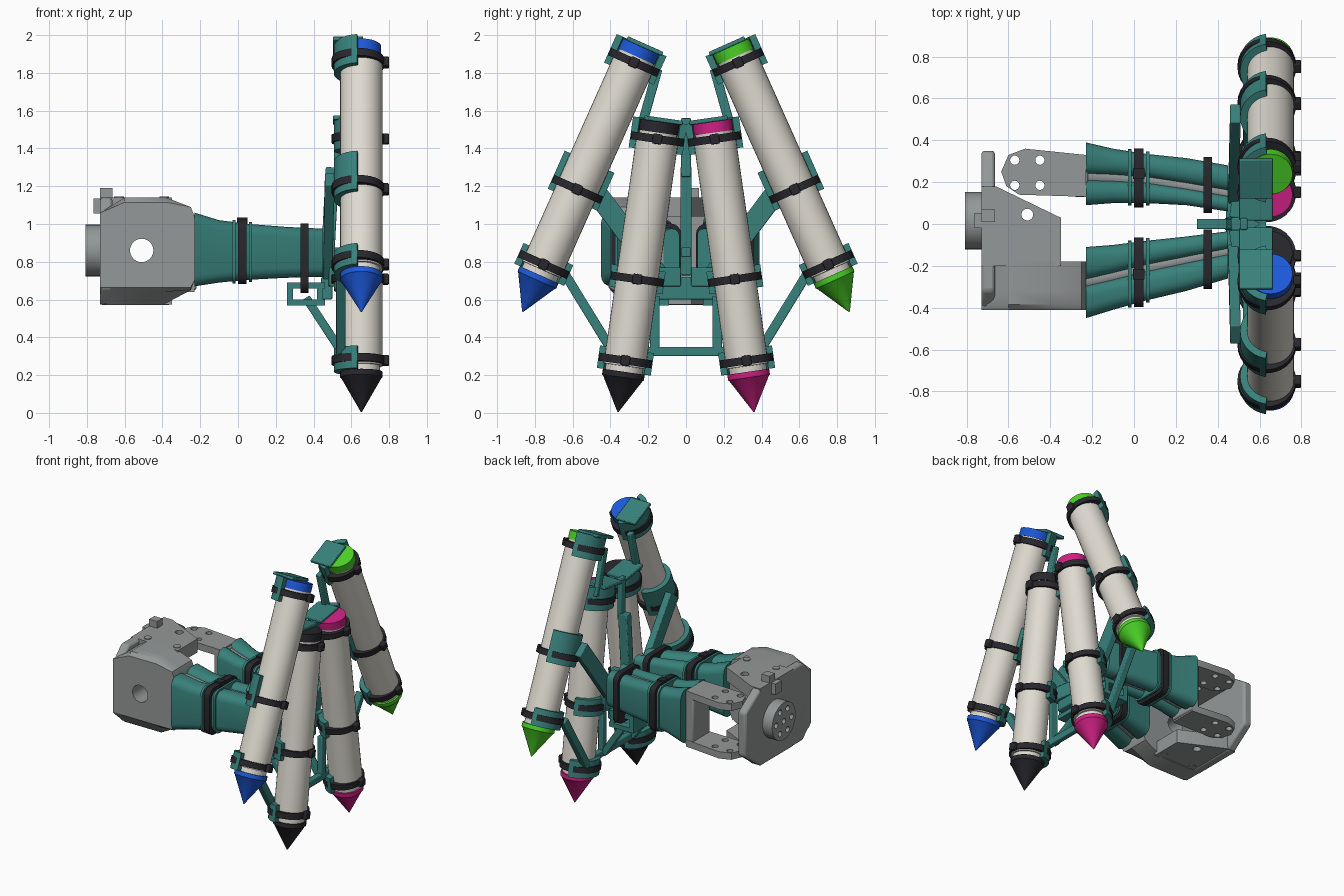
import bpy, bmesh
from math import sin, cos, pi
from mathutils import Matrix, Vector

cube = bpy.data.objects.get("Cube")
if cube:
    bpy.data.objects.remove(cube)


def material(name, red, green, blue):
    mat = bpy.data.materials.new(name)
    mat.use_nodes = True
    colour = (red, green, blue, 1)
    mat.diffuse_color = colour
    mat.node_tree.nodes["Principled BSDF"].inputs["Base Color"].default_value = colour
    return mat


CREAM = material("cream", .74, .71, .64)
TEAL = material("teal", .04, .22, .2)
GREY = material("grey", .3, .315, .315)
BLACK = material("black", .02, .02, .026)
BLUE = material("blue", .012, .1, .7)
GREEN = material("green", .07, .64, .02)
PINK = material("magenta", .62, .015, .23)

# Local (u, v, depth) frames used by the prisms
ALONG_Z = Matrix.Identity(4)
ALONG_Y = Matrix(((1, 0, 0, 0), (0, 0, 1, 0), (0, 1, 0, 0), (0, 0, 0, 1)))
ALONG_X = Matrix(((0, 0, 1, 0), (1, 0, 0, 0), (0, 1, 0, 0), (0, 0, 0, 1)))


def loft(name, rings, mat, frame=ALONG_Z, bevel=0):
    """Skin a list of equal-sized closed rings and cap both ends."""
    bm = bmesh.new()
    loops = [[bm.verts.new(frame @ Vector(p)) for p in ring] for ring in rings]
    count = len(loops[0])
    for low, high in zip(loops, loops[1:]):
        for i in range(count):
            j = (i + 1) % count
            bm.faces.new((low[i], low[j], high[j], high[i]))
    bm.faces.new(loops[0])
    bm.faces.new(loops[-1])
    bmesh.ops.recalc_face_normals(bm, faces=bm.faces)
    mesh = bpy.data.meshes.new(name)
    bm.to_mesh(mesh)
    bm.free()
    mesh.materials.append(mat)
    obj = bpy.data.objects.new(name, mesh)
    bpy.context.collection.objects.link(obj)
    if bevel:
        mod = obj.modifiers.new("soft_edges", "BEVEL")
        mod.width, mod.segments = bevel, 2
    return obj


def prism(name, points, low, high, mat, frame=ALONG_Z, bevel=0):
    return loft(name, [[(u, v, d) for u, v in points] for d in (low, high)], mat, frame, bevel)


def box(name, low, high, mat, frame=ALONG_Z, bevel=0):
    (a, b, c), (d, e, f) = low, high
    return prism(name, [(a, b), (d, b), (d, e), (a, e)], c, f, mat, frame, bevel)


def circle(radius, u=0, v=0, sides=32):
    return [(u + radius * cos(2 * pi * i / sides), v + radius * sin(2 * pi * i / sides))
            for i in range(sides)]


def lathe(name, profile, mat, frame):
    return loft(name, [[(u, v, d) for u, v in circle(r)] for d, r in profile], mat, frame)


def bar(name, start, end, width, thick, mat=TEAL):
    """Square bar from start to end; width lies across x where possible."""
    start, end = Vector(start), Vector(end)
    axis = (end - start).normalized()
    side = axis.cross(Vector((1, 0, 0)))
    side = side.normalized() if side.length > .1 else Vector((0, 1, 0))
    frame = Matrix((axis.cross(side), side, axis)).transposed().to_4x4()
    frame.translation = start
    return box(name, (-thick / 2, -width / 2, 0), (thick / 2, width / 2, (end - start).length),
               mat, frame, .006)


def drill(obj, centres, radius, frame):
    """Cut round holes right through an object."""
    for u, v in centres:
        cutter = prism("cutter", circle(radius, u, v, 24), -3, 3, GREY, frame)
        cutter.hide_render = True
        mod = obj.modifiers.new("hole", "BOOLEAN")
        mod.object, mod.solver = cutter, "EXACT"
        bpy.context.view_layer.objects.active = obj
        bpy.ops.object.modifier_apply(modifier=mod.name)
        bpy.data.objects.remove(cutter)


def arc_band(inner, outer, start, end, steps=14):
    angles = [start + (end - start) * i / steps for i in range(steps + 1)]
    return ([(outer * cos(a), outer * sin(a)) for a in angles]
            + [(inner * cos(a), inner * sin(a)) for a in reversed(angles)])


# Pens with their cradles, straps and top stops
def pen(label, tip, top, mat, outer, inward):
    axis = Vector((0, top[0] - tip[0], top[1] - tip[1])).normalized()
    across = Vector((1, 0, 0))
    frame = Matrix((across, axis.cross(across), axis)).transposed().to_4x4()
    frame.translation = (.653, *tip)
    clip = 1.446 if outer else 1.46
    lathe(label + "_pen_tip", [(0, .003), (.18, .106), (.185, .112), (.215, .112)], mat, frame)
    lathe(label + "_pen_barrel", [(.2, .1), (.245, .1), (.246, .112), (clip, .112),
                                  (clip + .001, .1), (clip + .04, .1)], CREAM, frame)
    lathe(label + "_pen_cap", [(clip + .034, .105), (clip + .092, .105)], mat, frame)
    strap_outline = []
    for u, v in circle(1):
        reach = .14 - .018 * u
        strap_outline.append((u * reach, v * reach))
    for spot, down, up in ((.275, .06, .06), (.71, .06, .16 if outer else .06), (clip, .065, .1)):
        prism(label + "_cradle", arc_band(.11, .146, pi * .55, pi * 1.45),
              spot - down, spot + up, TEAL, frame)
        prism(label + "_strap", strap_outline, spot - .021, spot + .021, BLACK, frame)
        box(label + "_buckle", (.11, -.025, spot - .027), (.146, .025, spot + .027),
            BLACK, frame, .006)
    near, far = sorted((-.085 * inward, .12 * inward))
    box(label + "_top_stop", (-.15, near, clip + .092), (.01, far, clip + .114), TEAL, frame, .005)


for side, outer_mat, inner_mat, name in ((-1, BLUE, BLACK, "front"), (1, GREEN, PINK, "back")):
    pen(name + "_outer", (side * .865, .535), (side * .24, 1.935), outer_mat, True, -side)
    pen(name + "_inner", (side * .36, .005), (side * .14, 1.53), inner_mat, False, -side)

    # Frame arms joining the pens to the hub
    bar(name + "_upper_link", (.56, side * .15, 1.82), (.56, side * .24, 1.5), .05, .035)
    bar(name + "_outer_arm", (.475, side * .14, .72), (.485, side * .53, 1.24), .11, .05)
    bar(name + "_lower_arm", (.545, side * .65, .75), (.545, side * .38, .31), .05, .05)
    bar(name + "_inner_arm", (.48, side * .03, .72), (.51, side * .25, .72), .1, .05)
    bar(name + "_brace", (.36, side * .165, .61), (.55, side * .165, .32), .045, .045)
    bar(name + "_drop_bar", (.565, side * .165, .62), (.565, side * .165, .31), .05, .04)

    # Open tray below each finger
    near, far = sorted((side * .09, side * .24))
    for height in (.585, .675):
        box(name + "_tray_rail", (.26, near, height - .016), (.46, far, height + .016), TEAL)
    for x in (.275, .435):
        box(name + "_tray_side", (x - .016, near, .58), (x + .016, far, .68), TEAL)

bar("centre_spine", (.47, 0, .73), (.5, 0, 1.3), .06, .07)
bar("centre_spine_top", (.525, 0, 1.25), (.525, 0, 1.56), .055, .035)
bar("hub_pin", (.3, 0, .85), (.6, 0, .85), .05, .05)
box("hub_plate", (.44, -.2, .6), (.5, .2, .72), TEAL, bevel=.008)
bar("lower_cross_bar", (.565, -.32, .325), (.565, .32, .325), .05, .04)


# Finger sleeves: each finger is a grey core between two flared shells
def section(x, y_low, y_high, z_low, z_high, round_off=.055):
    r = min(round_off, abs(y_high - y_low) * .45)
    ring = []
    for quarter, (y, z) in enumerate(((y_high - r, z_high - r), (y_low + r, z_high - r),
                                      (y_low + r, z_low + r), (y_high - r, z_low + r))):
        for step in range(5):
            a = (quarter + step / 4) * pi / 2
            ring.append((x, y + r * cos(a), z + r * sin(a)))
    return ring


STATIONS = (-.23, -.1, .06, .25, .45)
LOWS, HIGHS = (.67, .69, .705, .715, .72), (1.06, 1.02, 1.0, .985, .975)
FINGERS = {
    "back": (1, (.09, .1, .1, .09, .06), (.225, .22, .21, .18, .145), (.39, .36, .335, .315, .28)),
    "front": (-1, (.11, .1, .08, .06, .035), (.28, .25, .21, .17, .13), (.45, .41, .365, .32, .26)),
}


def blend(values, x):
    for i in range(len(STATIONS) - 1):
        if x <= STATIONS[i + 1]:
            t = (x - STATIONS[i]) / (STATIONS[i + 1] - STATIONS[i])
            return values[i] + t * (values[i + 1] - values[i])


for name, (side, inner, gap, outer) in FINGERS.items():
    def shell(label, near, far, near_shift, far_shift, mat, inset=0):
        rings = []
        for i, x in enumerate(STATIONS):
            ys = sorted((side * (near[i] + near_shift), side * (far[i] + far_shift)))
            rings.append(section(x, *ys, LOWS[i] + inset, HIGHS[i] - inset))
        loft(name + label, rings, mat)

    shell("_inner_shell", inner, gap, 0, -.012, TEAL)
    shell("_outer_shell", gap, outer, .012, 0, TEAL)
    shell("_finger_core", gap, gap, -.04, .04, GREY, .03)

    def band(label, x, width, grow, mat, drop=0):
        ys = sorted((side * (blend(inner, x) - grow), side * (blend(outer, x) + grow)))
        ends = [section(x + s * width / 2, *ys, blend(LOWS, x) - grow - drop,
                        blend(HIGHS, x) + grow) for s in (-1, 1)]
        loft(name + label, ends, mat)

    band("_strap_rib", -.02, .016, .012, TEAL)
    band("_strap_rib", .066, .016, .012, TEAL)
    band("_finger_strap", .022, .045, .02, BLACK)
    band("_tip_strap", .352, .04, .022, BLACK, .06)
    box(name + "_strap_buckle", (-.005, side * .24 - .025, .99), (.05, side * .24 + .025, 1.035), BLACK)

# Fixed gripper jaw: chamfered along its lower outside edge, with a round window
outline = [(-.73, .64), (-.7, .57), (-.4, .57), (-.25, .65), (-.23, .7),
           (-.23, 1.04), (-.25, 1.09), (-.38, 1.14), (-.6, 1.14), (-.73, 1.06)]
jaw = loft("fixed_jaw", [[(x, min(max(z, low), high), y) for x, z in outline]
                         for y, low, high in ((-.41, .665, 1.115), (-.385, .64, 2), (-.32, 0, 2),
                                              (-.18, 0, 2))], GREY, ALONG_Y)
drill(jaw, [(-.51, .86)], .062, ALONG_Y)

# Slanted flanges above and below the gripper opening, with screw heads
screws = [(-.63, -.15), (-.39, -.15)]
for name, low in (("upper", 1.04), ("lower", .575)):
    flange = prism(name + "_flange", [(-.73, -.2), (-.35, -.2), (-.35, .03), (-.66, .18), (-.73, .18)],
                   low, low + .1, GREY)
    drill(flange, [(-.51, .045)], .028, ALONG_Z)
    for x, y in screws:
        prism(name + "_screw", circle(.026, x, y, 16), low - .005, low + .105, GREY)

# Mounting plate and round wrist coupling
prism("mounting_plate", [(-.41, .66), (-.32, .57), (.17, .57), (.35, .7), (.35, 1.02),
                         (.17, 1.14), (-.32, 1.14), (-.41, 1.05)], -.73, -.665, GREY, ALONG_X, .015)
box("plate_tab", (-.73, .01, 1.1), (-.665, .07, 1.19), GREY)
box("plate_catch", (-.765, -.02, 1.055), (-.72, .05, 1.135), GREY)
coupling = prism("wrist_coupling", circle(.137, .015, .86), -.808, -.72, GREY, ALONG_X)
drill(coupling, circle(.09, .015, .86, 6) + [(.015, .86)], .02, ALONG_X)

# Moving jaw: a bracket of two drilled plates and a web
for name, low in (("upper", 1.0), ("lower", .64)):
    plate = prism(name + "_horn_plate", [(-.23, .13), (-.55, .14), (-.61, .18), (-.635, .25),
                                         (-.6, .33), (-.52, .36), (-.23, .33)], low, low + .05, GREY)
    drill(plate, [(x, y) for x in (-.57, -.45) for y in (.185, .305)], .022, ALONG_Z)
box("moving_jaw_web", (-.29, .13, .65), (-.22, .33, 1.04), GREY, bevel=.012)

# Smooth the round parts while keeping hard edges crisp
bpy.ops.object.select_all(action="DESELECT")
for obj in bpy.context.collection.objects:
    if obj.type == "MESH":
        obj.select_set(True)
        bpy.context.view_layer.objects.active = obj
bpy.ops.object.shade_smooth_by_angle(angle=.5)
